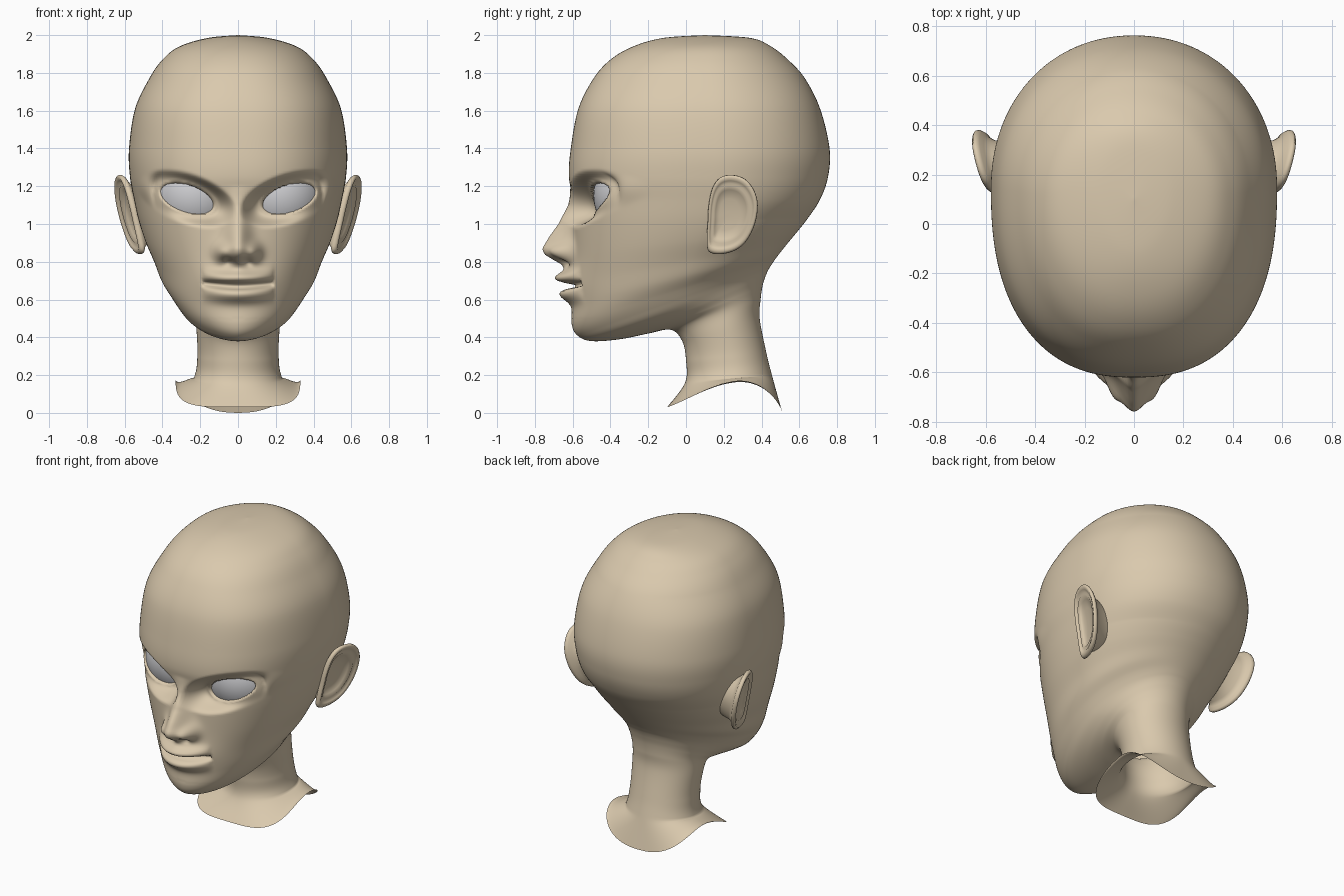
import bpy, bmesh
from math import sin, cos, pi, exp, sqrt, copysign

cube = bpy.data.objects.get("Cube")
if cube:
    bpy.data.objects.remove(cube, do_unlink=True)


def make_material(name, colour):
    mat = bpy.data.materials.new(name)
    mat.use_nodes = True
    mat.diffuse_color = (*colour, 1)
    mat.node_tree.nodes["Principled BSDF"].inputs["Base Color"].default_value = (*colour, 1)
    return mat


skin = make_material("warm beige skin", (0.70, 0.585, 0.42))
eye_white = make_material("pale grey eye", (0.62, 0.62, 0.64))


def finish(bm, name, material):
    """Turn a bmesh into a smooth shaded object."""
    bmesh.ops.remove_doubles(bm, verts=bm.verts, dist=0.0003)
    bmesh.ops.recalc_face_normals(bm, faces=bm.faces)
    for face in bm.faces:
        face.smooth = True
    mesh = bpy.data.meshes.new(name)
    bm.to_mesh(mesh)
    bm.free()
    mesh.materials.append(material)
    obj = bpy.data.objects.new(name, mesh)
    bpy.context.collection.objects.link(obj)
    return obj


def bridge_rings(bm, rings):
    """Skin a list of closed rings of points with quads."""
    rows = [[bm.verts.new(p) for p in ring] for ring in rings]
    count = len(rows[0])
    for upper, lower in zip(rows, rows[1:]):
        for i in range(count):
            j = (i + 1) % count
            bm.faces.new((upper[i], upper[j], lower[j], lower[i]))
    return rows


def spline(a, b, c, d, t):
    return b + 0.5 * t * (c - a + t * (2 * a - 5 * b + 4 * c - d + t * (3 * (b - c) + d - a)))


def smooth_step(low, high, value):
    t = min(1, max(0, (value - low) / (high - low)))
    return t * t * (3 - 2 * t)


def bump(value, centre, width):
    return exp(-0.5 * ((value - centre) / width) ** 2)


def spow(value, power):
    return copysign(abs(value) ** power, value)


# Head and neck sections, crown to collar:
# front y, front z, back y, back z, half width, roundness
SECTIONS = [
    (.1, 2, .1, 2, 0, 2),
    (-.12, 1.985, .34, 1.985, .16, 2),
    (-.28, 1.94, .45, 1.94, .31, 2.1),
    (-.4, 1.87, .54, 1.87, .4, 2.2),
    (-.49, 1.77, .63, 1.77, .47, 2.3),
    (-.57, 1.61, .71, 1.61, .545, 2.4),
    (-.61, 1.4, .76, 1.4, .577, 2.4),
    (-.62, 1.25, .752, 1.25, .572, 2.4),
    (-.595, 1.12, .71, 1.13, .55, 2.4),
    (-.6, 1, .645, 1.03, .525, 2.3),
    (-.6, .85, .59, .96, .49, 2.2),
    (-.6, .7, .54, .9, .445, 2.1),
    (-.6, .57, .5, .85, .41, 2),
    (-.605, .47, .47, .81, .365, 1.9),
    (-.575, .41, .45, .78, .335, 1.8),
    (-.5, .38, .435, .755, .31, 1.8),
    (-.35, .39, .42, .72, .28, 1.8),
    (-.2, .42, .405, .67, .25, 1.9),
    (-.08, .44, .395, .6, .225, 2),
    (-.02, .38, .39, .5, .22, 2),
    (0, .28, .425, .32, .215, 2),
    (-.005, .16, .455, .2, .235, 2.2),
    (-.1, .03, .51, 0, .33, 3.5),
]
COLUMNS, STEPS = 192, 12

# Nose ridge: height and how far it stands out of the face
NOSE = [(1.2, 0), (1.1, .03), (1, .075), (.93, .125), (.87, .16), (.84, .147),
        (.81, .095), (.785, .045), (.76, .02), (.7, 0)]

EYE_X, EYE_Y, EYE_Z, EYE_R = 0.22, -0.25, 1.15, 0.24


def nose_height(z):
    for (z0, h0), (z1, h1) in zip(NOSE, NOSE[1:]):
        if z1 <= z <= z0:
            return h0 + (h1 - h0) * (z0 - z) / (z0 - z1)
    return 0


def sculpt(x, y, z):
    """Push the front of the head into eye sockets, nose and mouth."""
    if y > -0.2 or not 0.5 < z < 1.4:
        return y
    ax = abs(x)
    # Eye socket, lids and opening
    distance = sqrt(((ax - .27) / .14) ** 2 + ((z - 1.135 - .25 * (ax - .27)) / .074) ** 2)
    ball = EYE_Y - sqrt(max(.006, EYE_R ** 2 - (ax - EYE_X) ** 2 - (z - EYE_Z) ** 2))
    socket = 1 - smooth_step(1.05, 1.9, distance)
    y += (ball - 0.02 - y) * socket
    y += 0.07 * (1 - smooth_step(0.86, 1.06, distance))
    # Nose ridge, wings and nostrils
    y -= nose_height(z) * bump(x, 0, 0.04 + 0.012 * bump(z, .87, .06))
    y -= 0.065 * bump(ax, .085, .027) * bump(z, .85, .032)
    y += 0.03 * bump(ax, .05, .017) * bump(z, .797, .012)
    # Mouth
    y -= 0.03 * bump(x, 0, .13) * bump(z, .69, .07)
    across = (x / 0.19) ** 2
    if across < 1:
        lift = z - 0.015 * across
        fade = (1 - across) ** 0.7
        y -= fade * (.062 * bump(lift, .713, .024) + .05 * bump(lift, .625, .028))
        y += 0.08 * (1 - across) ** 0.4 * bump(lift, .672, .011)
    return y


def head_ring(front_y, front_z, back_y, back_z, width, power, flare):
    ring = []
    for i in range(COLUMNS):
        t = 2 * pi * i / COLUMNS
        angle = t - 0.5 * sin(t)          # columns gather on the face
        c = cos(angle)
        p = power if c > 0 else max(2, power - 0.3)
        x = width * spow(sin(angle), 2 / p)
        s = 0.55 - (0.55 if c > 0 else 0.45) * spow(c, 2 / p)
        s = min(1, max(0, s))
        y = front_y + (back_y - front_y) * s
        z = front_z + (back_z - front_z) * s
        z += flare * 0.16 * max(0, sin(pi * s ** 1.6)) ** 0.7
        ring.append((x, sculpt(x, y, z), z))
    return ring


# Head and neck
rings = []
last = len(SECTIONS) - 1
for k in range(last):
    quad = [SECTIONS[min(last, max(0, k + o))] for o in (-1, 0, 1, 2)]
    for step in range(STEPS + (k == last - 1)):
        t = step / STEPS
        values = [spline(*column, t) for column in zip(*quad)]
        values[4] = max(0, values[4])
        rings.append(head_ring(*values, t if k == last - 1 else 0))
bm = bmesh.new()
bridge_rings(bm, rings)
finish(bm, "head_and_neck", skin)

# Ears: one outline (y, z), scaled and offset from bowl to rim to root
OUTLINE = [(.12, 1.1), (.14, 1.19), (.18, 1.245), (.24, 1.26), (.31, 1.24), (.36, 1.18),
           (.38, 1.1), (.365, 1), (.32, .91), (.26, .86), (.18, .84), (.12, .855),
           (.11, .92), (.115, 1.01)]
LAYERS = [(.05, -.025), (.4, -.025), (.62, -.015), (.72, .002), (.78, -.004), (.85, .008),
          (.93, .014), (.99, .006), (1, -.006), (.96, -.018), (.85, -.028), (.75, -.05), (.65, -.13)]


def build_ear(side, name):
    outline = []
    n = len(OUTLINE)
    for k in range(n):
        quad = [OUTLINE[(k + o) % n] for o in (-1, 0, 1, 2)]
        for step in range(4):
            outline.append([spline(*column, step / 4) for column in zip(*quad)])
    layers = []
    for scale, offset in LAYERS:
        ring = []
        for oy, oz in outline:
            y = 0.22 + (oy - 0.22) * scale
            z = 1.05 + (oz - 1.05) * scale
            x = 0.55 + 0.28 * (y - 0.12) + 0.21 * (z - 1.05) + offset
            ring.append((side * x, y, z))
        layers.append(ring)
    ear = bmesh.new()
    rows = bridge_rings(ear, layers)
    ear.faces.new(rows[0])
    finish(ear, name, skin)


# Eyeballs: only the front cap behind the lids
def build_eye(side, name):
    eye = bmesh.new()
    bmesh.ops.create_uvsphere(eye, u_segments=48, v_segments=32, radius=EYE_R)
    bmesh.ops.translate(eye, verts=eye.verts, vec=(side * EYE_X, EYE_Y, EYE_Z))
    hidden = [v for v in eye.verts if v.co.y > -0.36]
    bmesh.ops.delete(eye, geom=hidden, context='VERTS')
    finish(eye, name, eye_white)


for side, label in ((1, "left"), (-1, "right")):
    build_ear(side, label + "_ear")
    build_eye(side, label + "_eye")
